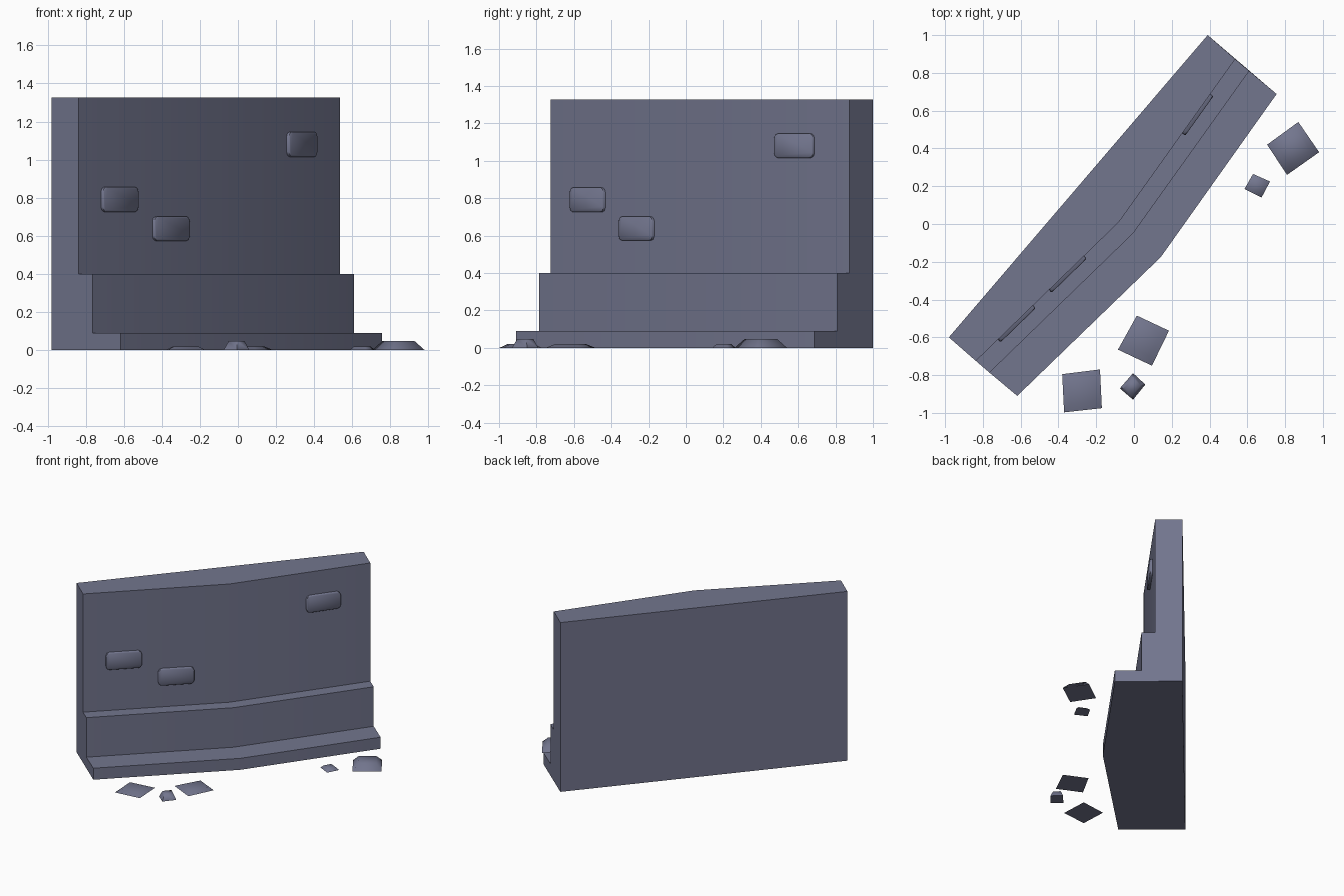
import bpy, bmesh, math
from mathutils import Vector

if "Cube" in bpy.data.objects:
    bpy.data.objects.remove(bpy.data.objects["Cube"])

stone = bpy.data.materials.new("slate_grey_stone")
stone.diffuse_color = (0.17, 0.18, 0.27, 1)
stone.use_nodes = True
stone.node_tree.nodes["Principled BSDF"].inputs["Base Color"].default_value = stone.diffuse_color


def finish(name, bm, angle=30):
    bmesh.ops.recalc_face_normals(bm, faces=bm.faces)
    me = bpy.data.meshes.new(name)
    bm.to_mesh(me)
    bm.free()
    ob = bpy.data.objects.new(name, me)
    bpy.context.collection.objects.link(ob)
    me.materials.append(stone)
    bpy.ops.object.select_all(action='DESELECT')
    ob.select_set(True)
    bpy.context.view_layer.objects.active = ob
    bpy.ops.object.shade_smooth_by_angle(angle=math.radians(angle))
    return ob


def loft(bm, rings):
    """Join equal closed rings and cap both ends."""
    vs = [[bm.verts.new(p) for p in r] for r in rings]
    n = len(vs[0])
    for a, b in zip(vs, vs[1:]):
        for i in range(n):
            j = (i + 1) % n
            bm.faces.new((a[i], a[j], b[j], b[i]))
    bm.faces.new(vs[0])
    bm.faces.new(vs[-1])


# Wall: stepped section swept through left end, bend and right end
# Each station: back, upper face, plinth face, foot face (x, y)
stations = [
    [(-0.98, -0.60), (-0.837, -0.725), (-0.765, -0.787), (-0.618, -0.91)],
    [(-0.295, 0.20), (-0.08, 0.01), (-0.005, -0.05), (0.142, -0.175)],
    [(0.39, 1.0), (0.536, 0.873), (0.61, 0.81), (0.755, 0.688)],
]
FOOT, PLINTH, TOP = 0.09, 0.40, 1.327
section = [(0, 0), (3, 0), (3, FOOT), (2, FOOT), (2, PLINTH), (1, PLINTH), (1, TOP), (0, TOP)]
bm = bmesh.new()
loft(bm, [[(*st[k], z) for k, z in section] for st in stations])
finish("stepped_wall", bm)


# Raised bricks: chamfered plates standing proud of the upper wall face
def brick(name, side, x0, x1, z0, z1, out=0.02, c=0.026):
    a, b = Vector(stations[side][1]), Vector(stations[side + 1][1])
    d = (b - a).normalized()
    nrm = Vector((d.y, -d.x))
    u0, u1 = (x0 - a.x) / d.x, (x1 - a.x) / d.x

    def ring(depth, s):
        l, r, lo, hi = u0 + s, u1 - s, z0 + s, z1 - s
        pts = []
        for cu, cz, t0 in ((r - c, hi - c, 0), (l + c, hi - c, 90),
                           (l + c, lo + c, 180), (r - c, lo + c, 270)):
            for t in (0, 45, 90):
                w = math.radians(t0 + t)
                p = a + d * (cu + c * math.cos(w)) + nrm * depth
                pts.append((p.x, p.y, cz + c * math.sin(w)))
        return pts
    bm = bmesh.new()
    loft(bm, [ring(-0.02, 0), ring(out - 0.004, 0), ring(out, 0.004)])
    finish(name, bm, 50)


brick("brick_left", 0, -0.72, -0.534, 0.725, 0.857)
brick("brick_middle", 0, -0.45, -0.264, 0.573, 0.702)
brick("brick_right", 1, 0.255, 0.404, 1.015, 1.146)


# Rubble: low tapered chunks on the ground
def chunk(name, corners, h, taper=0.62):
    cx = sum(p[0] for p in corners) / 4
    cy = sum(p[1] for p in corners) / 4
    bm = bmesh.new()
    loft(bm, [[(cx + (x - cx) * s, cy + (y - cy) * s, z) for x, y in corners]
              for s, z in ((1, 0), (taper, h))])
    finish(name, bm, 75)


chunk("rubble_large_right", [(0.87, 0.54), (0.98, 0.38), (0.81, 0.26), (0.705, 0.42)], 0.047)
chunk("rubble_small_right", [(0.63, 0.265), (0.72, 0.225), (0.675, 0.14), (0.585, 0.185)], 0.02)
chunk("rubble_large_middle", [(0.015, -0.485), (0.185, -0.565), (0.095, -0.75), (-0.085, -0.665)], 0.02)
chunk("rubble_large_left", [(-0.38, -0.795), (-0.18, -0.77), (-0.17, -0.975), (-0.37, -0.997)], 0.02)
chunk("rubble_small_left", [(-0.005, -0.79), (0.06, -0.85), (-0.005, -0.93), (-0.075, -0.87)], 0.047)
